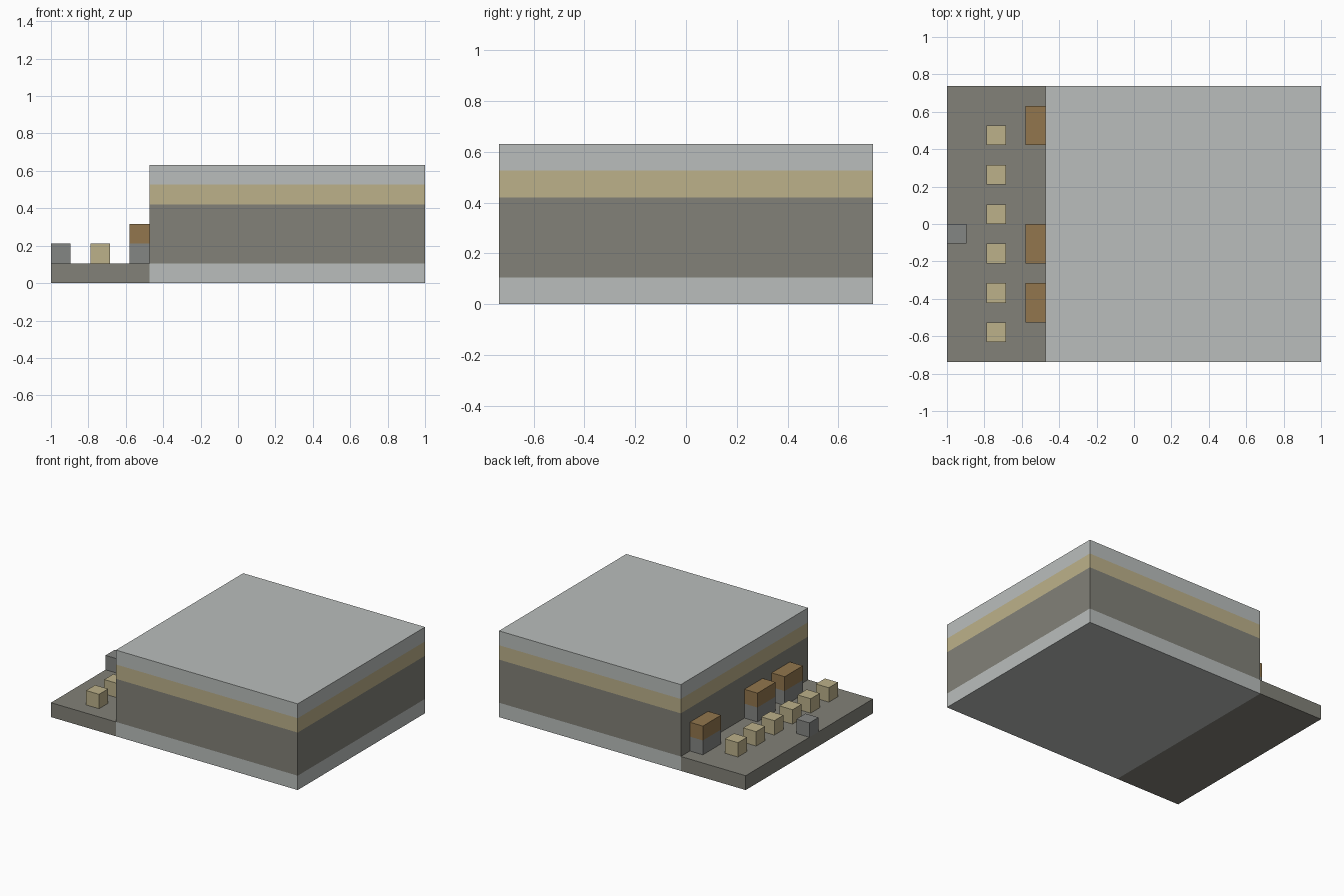
import bpy
import bmesh

old = bpy.data.objects.get("Cube")
if old:
    bpy.data.objects.remove(old, do_unlink=True)

U = 2 / 19                       # block size: the model is 19 x 14 x 6 blocks
NX, NY = 19, 14


def material(name, rgb):
    """Flat material from display colour values, stored as linear."""
    lin = [((c / 255 + 0.055) / 1.055) ** 2.4 for c in rgb]
    mat = bpy.data.materials.new(name)
    mat.use_nodes = True
    mat.diffuse_color = (*lin, 1)
    bsdf = mat.node_tree.nodes["Principled BSDF"]
    bsdf.inputs["Base Color"].default_value = (*lin, 1)
    bsdf.inputs["Roughness"].default_value = 0.9
    return mat


pale = material("pale_concrete", (186, 190, 188))
stone = material("dark_stone", (130, 129, 120))
sand = material("sandstone", (188, 177, 138))
grey = material("grey_rock", (132, 134, 131))
brown = material("brown_wood", (146, 118, 77))


def block(name, lo, hi, bands):
    """Box between block coordinates; bands = [(top height, material), ...]."""
    bm = bmesh.new()
    bmesh.ops.create_cube(bm, size=1)
    for v in bm.verts:
        p = [lo[i] if v.co[i] < 0 else hi[i] for i in range(3)]
        v.co = ((p[0] - NX / 2) * U, (p[1] - NY / 2) * U, p[2] * U)
    # cut the walls at each colour change
    for top, _ in bands[:-1]:
        bmesh.ops.bisect_plane(bm, geom=bm.verts[:] + bm.edges[:] + bm.faces[:],
                               plane_co=(0, 0, top * U), plane_no=(0, 0, 1))
    for f in bm.faces:
        z = f.calc_center_median().z / U
        f.material_index = next((i for i, b in enumerate(bands) if z < b[0]),
                                len(bands) - 1)
    mesh = bpy.data.meshes.new(name)
    bm.to_mesh(mesh)
    bm.free()
    for _, mat in bands:
        mesh.materials.append(mat)
    obj = bpy.data.objects.new(name, mesh)
    bpy.context.collection.objects.link(obj)
    return obj


# Main hall: pale footing, dark wall, sand band, pale roof
block("main_hall", (5, 0, 0), (NX, NY, 6),
      [(1, pale), (4, stone), (5, sand), (6, pale)])

# Low terrace along the right side
block("terrace", (0, 0, 0), (5, NY, 1), [(1, stone)])

# Two-tone cabinets against the wall
for i, y in enumerate((2, 5, 11)):
    block(f"cabinet_{i + 1}", (4, y, 1), (5, y + 2, 3), [(2, grey), (3, brown)])

# Row of small seats
for i in range(6):
    y = 1 + 2 * i
    block(f"seat_{i + 1}", (2, y, 1), (3, y + 1, 2), [(2, sand)])

# Single post at the terrace edge
block("edge_post", (0, 6, 1), (1, 7, 2), [(2, grey)])
